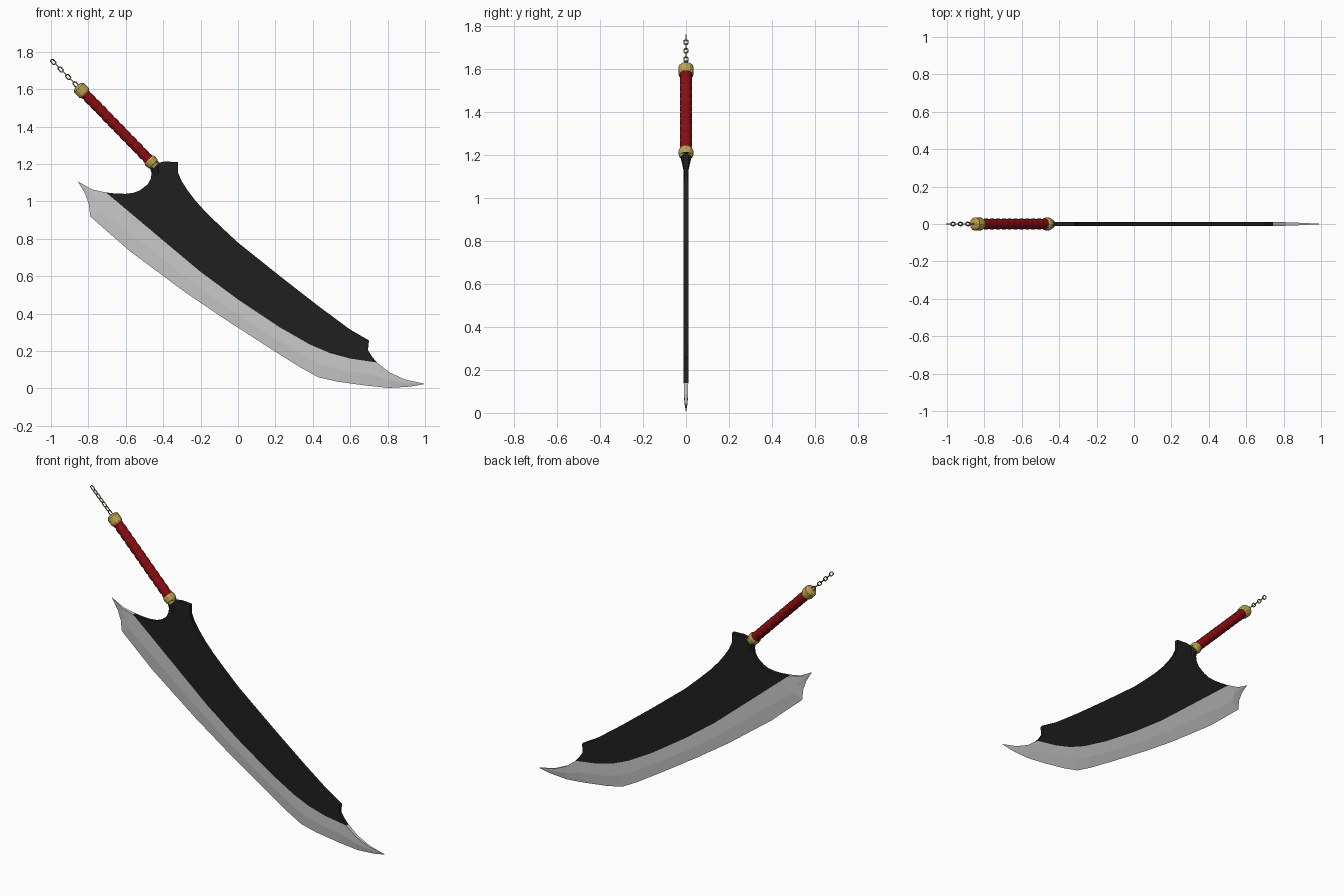
import bpy, bmesh, math
from mathutils import Vector, Matrix

if "Cube" in bpy.data.objects:
    bpy.data.objects.remove(bpy.data.objects["Cube"])

def mat(name, rgb):
    m = bpy.data.materials.new(name)
    m.diffuse_color = (*rgb, 1)
    m.use_nodes = True
    m.node_tree.nodes["Principled BSDF"].inputs["Base Color"].default_value = m.diffuse_color
    return m

STEEL = mat("pale steel", (0.60, 0.60, 0.60))
BLACK = mat("black metal", (0.014, 0.014, 0.014))
RED = mat("red wrap", (0.25, 0.004, 0.006))
GOLD = mat("gold", (0.52, 0.37, 0.08))
CHAIN = mat("dull brass", (0.30, 0.23, 0.08))

def finish(name, bm, material, smooth=None):
    bmesh.ops.recalc_face_normals(bm, faces=bm.faces)
    me = bpy.data.meshes.new(name)
    bm.to_mesh(me)
    bm.free()
    ob = bpy.data.objects.new(name, me)
    bpy.context.collection.objects.link(ob)
    me.materials.append(material)
    if smooth:
        bpy.ops.object.select_all(action='DESELECT')
        ob.select_set(True)
        bpy.context.view_layer.objects.active = ob
        bpy.ops.object.shade_smooth_by_angle(angle=math.radians(smooth))
    return ob

def lathe(name, base, axis, profile, material, sides=16, smooth=40, squash=1.0):
    """Spin (distance along axis, radius) pairs round an axis starting at base."""
    bm = bmesh.new()
    rot = axis.to_track_quat('Z', 'Y').to_matrix().to_4x4()
    rings = []
    for t, r in profile:
        ring = []
        for i in range(sides):
            a = math.tau * i / sides
            v = rot @ Vector((r * math.cos(a), r * math.sin(a), t))
            ring.append(bm.verts.new(base + Vector((v.x, v.y * squash, v.z))))
        rings.append(ring)
    for a, b in zip(rings, rings[1:]):
        for i in range(sides):
            j = (i + 1) % sides
            bm.faces.new((a[i], a[j], b[j], b[i]))
    bm.faces.new(rings[0])
    bm.faces.new(rings[-1])
    return finish(name, bm, material, smooth)

# Line where the dark plate meets the steel, and matching points on the cutting edge
seam = [(-.706, 1.048), (-.66, 1.01), (-.47, .85), (-.203, .626), (0, .476), (.225, .326),
        (.385, .235), (.49, .19), (.6, .16), (.743, .139)]
edge = [(-.797, .984), (-.79, .92), (-.58, .736), (-.29, .52), (-.08, .377), (.16, .222),
        (.33, .115), (.43, .06), (.53, .037), (.68, .016)]
T = 0.0105  # half thickness of the blade

# Dark blade body: outline extruded through y, with a chamfered spine
spine = [(.717, .17), (.695, .205), (.70, .257), (.6, .315), (.44, .433), (.225, .60), (0, .78),
         (-.1, .873), (-.176, .947), (-.23, 1.007), (-.27, 1.06), (-.305, 1.105), (-.32, 1.14),
         (-.32, 1.21), (-.39, 1.214), (-.435, 1.205), (-.47, 1.18), (-.462, 1.15), (-.467, 1.12),
         (-.482, 1.092), (-.524, 1.06), (-.555, 1.047), (-.60, 1.041), (-.65, 1.042)]
bm = bmesh.new()
outline = seam + spine
front = [bm.verts.new((x, -T, z)) for x, z in outline]
back = [bm.verts.new((x, T, z)) for x, z in outline]
bm.faces.new(front)
bm.faces.new(back[::-1])
n = len(outline)
rim = []
for i in range(n):
    j = (i + 1) % n
    bm.faces.new((front[i], front[j], back[j], back[i]))
    if len(seam) + 2 <= i < len(seam) + 12:
        rim += [bm.edges.get((front[i], front[j])), bm.edges.get((back[i], back[j]))]
bmesh.ops.bevel(bm, geom=rim, offset=0.005, segments=1, affect='EDGES')
finish("blade_body", bm, BLACK)

# Steel cutting edge: stations of (seam point, ridge point, edge point, thickness factor)
def mix(a, b, f):
    return (a[0] + (b[0] - a[0]) * f, a[1] + (b[1] - a[1]) * f)

stations = [((-.856, 1.107), (-.855, 1.105), (-.854, 1.103), .1),
            ((-.78, 1.064), (-.79, 1.045), (-.818, 1.043), .75)]
for k, (s, e) in enumerate(zip(seam, edge)):
    stations.append((s, mix(s, e, .62 if k == 1 else .52), e, 1))
stations += [((.81, .086), (.81, .045), (.81, .003), .9),
             ((.893, .048), (.90, .03), (.92, .01), .6),
             ((.995, .026), (.994, .025), (.993, .023), .1)]
bm = bmesh.new()
loops = []
for s, r, e, f in stations:
    pts = [(s, -T * f), (r, -T * f * .8), (e, 0), (r, T * f * .8), (s, T * f)]
    loops.append([bm.verts.new((p[0], y, p[1])) for p, y in pts])
for a, b in zip(loops, loops[1:]):
    for i in range(5):
        j = (i + 1) % 5
        bm.faces.new((a[i], a[j], b[j], b[i]))
bm.faces.new(loops[0])
bm.faces.new(loops[-1])
finish("cutting_edge", bm, STEEL)

# Grip direction, running up and to the left from the collar
low, high = Vector((-.46, 0, 1.207)), Vector((-.838, 0, 1.595))
axis = (high - low).normalized()
length = (high - low).length

# Flared neck where the blade enters the collar
lathe("blade_neck", Vector((-.452, 0, 1.2)), Vector((.3, 0, -.95)).normalized(),
      [(-.005, .029), (.03, .021), (.085, .009)], BLACK, 12)

# Red wrapped grip with rounded turns
turns = 12
wrap = []
for i in range(turns):
    for f, r in ((0, .0255), (.25, .029), (.75, .029)):
        wrap.append(((i + f) * length / turns, r))
wrap.append((length, .0255))
lathe("grip", low, axis, wrap, RED, 14)

# Gold collar and pommel
lathe("collar", low, axis, [(-.027, .026), (-.016, .028), (-.008, .034), (.014, .036),
                            (.024, .031)], GOLD, 12, 25)
lathe("pommel", high, axis, [(-.030, .031), (-.022, .036), (.018, .036), (.028, .028),
                             (.032, .015)], GOLD, 12, 25)

# Chain of alternating links
start, stop = Vector((-.868, 0, 1.626)), Vector((-.988, 0, 1.746))
run = (stop - start).normalized()
links = 7
for k in range(links):
    bm = bmesh.new()
    grid = []
    for i in range(14):
        a = math.tau * i / 14
        ring = []
        for j in range(6):
            b = math.tau * j / 6
            rad = .0095 + .0032 * math.cos(b)
            ring.append(bm.verts.new((rad * math.cos(a), .0032 * math.sin(b),
                                      rad * math.sin(a) + math.copysign(.006, math.sin(a + .01)))))
        grid.append(ring)
    for i in range(14):
        p, q = grid[i], grid[(i + 1) % 14]
        for j in range(6):
            bm.faces.new((p[j], p[(j + 1) % 6], q[(j + 1) % 6], q[j]))
    turn = Matrix.Rotation(math.radians(90 * (k % 2)), 4, 'Z')
    tilt = Matrix.Rotation(math.atan2(run.x, run.z), 4, 'Y')
    pos = Matrix.Translation(start.lerp(stop, k / (links - 1)))
    bmesh.ops.transform(bm, matrix=pos @ tilt @ turn, verts=bm.verts)
    finish(f"chain_link_{k + 1}", bm, CHAIN, 60)
